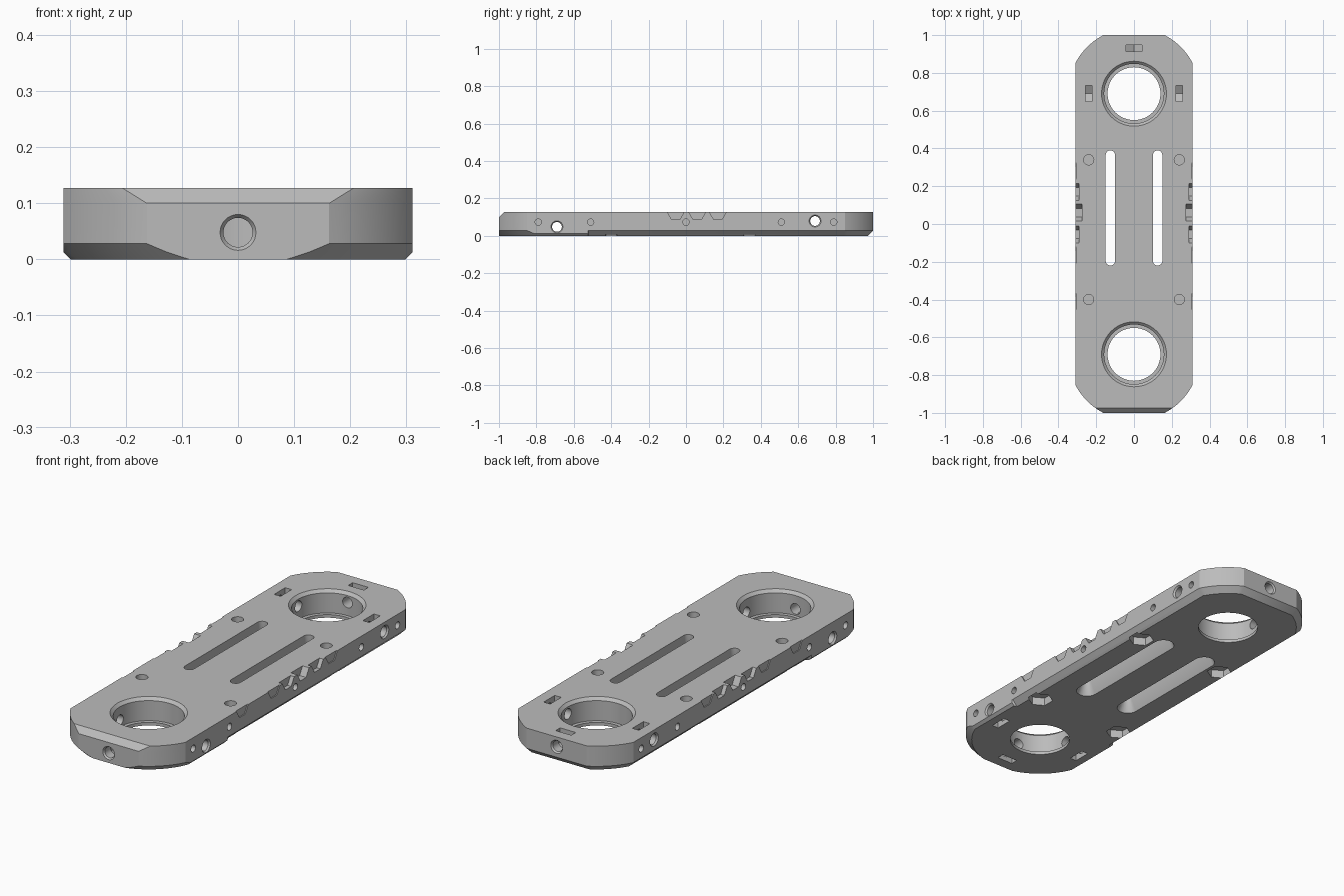
import bpy, bmesh, math
from mathutils import Vector

cube = bpy.data.objects.get("Cube")
if cube:
    bpy.data.objects.remove(cube, do_unlink=True)

HALF_W, END, TOP = 0.311, 1.0, 0.127
HOLE_Y, CORNER_R = 0.69, 0.35

grey = bpy.data.materials.new("plain grey")
grey.use_nodes = True
grey.diffuse_color = (0.5, 0.5, 0.5, 1)
grey.node_tree.nodes["Principled BSDF"].inputs["Base Color"].default_value = (0.5, 0.5, 0.5, 1)


def loft(name, rings):
    """Closed solid through a stack of rings with equal point counts."""
    bm = bmesh.new()
    loops = [[bm.verts.new(p) for p in ring] for ring in rings]
    n = len(loops[0])
    for a, b in zip(loops, loops[1:]):
        for i in range(n):
            j = (i + 1) % n
            bm.faces.new((a[i], a[j], b[j], b[i]))
    bm.faces.new(loops[0])
    bm.faces.new(loops[-1])
    bmesh.ops.recalc_face_normals(bm, faces=bm.faces[:])
    mesh = bpy.data.meshes.new(name)
    bm.to_mesh(mesh)
    bm.free()
    mesh.materials.append(grey)
    obj = bpy.data.objects.new(name, mesh)
    bpy.context.collection.objects.link(obj)
    return obj


def lathe(name, centre, axis, profile, sides=48, turn=0.0):
    """Solid of revolution from (radius, distance along axis) pairs."""
    axis = Vector(axis)
    u = Vector((0, 1, 0)) if abs(axis.y) < 0.5 else Vector((1, 0, 0))
    v = axis.cross(u)
    rings = []
    for r, h in profile:
        ring = []
        for i in range(sides):
            a = math.tau * i / sides + turn
            ring.append(Vector(centre) + axis * h + u * r * math.cos(a) + v * r * math.sin(a))
        rings.append(ring)
    return loft(name, rings)


# Plate outline: long sides, rounded corners and clipped ends, with edge chamfers
def outline(z):
    low = max(0, 0.028 - z)
    r = CORNER_R - low
    half = []
    for s in (-1, 1):
        w = HALF_W - (max(0, 0.013 - z) if s < 0 else low)
        e = END - HOLE_Y - (max(0, z - 0.1) if s < 0 else low)
        a0, a1 = math.acos(w / r), math.asin(e / r)
        arc = [(r * math.cos(a0 + (a1 - a0) * i / 12),
                s * (HOLE_Y + r * math.sin(a0 + (a1 - a0) * i / 12))) for i in range(13)]
        if s < 0:
            half += arc[::-1] + [(w, -0.525)]
        else:
            half += [(w, -0.52)] + arc
    return [(x, y, z) for x, y in half] + [(-x, y, z) for x, y in reversed(half)]


plate = loft("plate", [outline(z) for z in (0, 0.013, 0.028, 0.1, TOP)])
cutters = []


# Large ring seats, open below with a narrow retaining lip
for s in (-1, 1):
    cutters.append(lathe("ring_seat", (0, s * HOLE_Y, 0), (0, 0, 1),
                         [(0.14, -0.02), (0.14, 0.015), (0.158, 0.015),
                          (0.158, 0.113), (0.172, TOP), (0.172, 0.15)]))


# Long slots, flared on the underside
def stadium(x, w, z):
    pts = []
    for y, start in ((0.365, 0), (-0.195, math.pi)):
        pts += [(x + w * math.cos(start + math.pi * i / 12),
                 y + w * math.sin(start + math.pi * i / 12), z) for i in range(13)]
    return pts


for x in (-0.125, 0.125):
    cutters.append(loft("long_slot", [stadium(x, w, z) for w, z in
                                      ((0.05, -0.02), (0.05, 0), (0.025, 0.06), (0.025, 0.15))]))


# Set-screw holes with countersunk mouths
def screw_hole(centre, axis, length):
    cutters.append(lathe("screw_hole", centre, axis,
                         [(0.032, 0.02), (0.032, 0), (0.026, -0.008), (0.026, -length)], 32))


# Captive-nut pocket: straight slot ending in a point beyond the screw
def nut_pocket(x, y, along_x, s):
    half, thick = 0.0425, 0.0175
    screw_z = 0.0635 + s * 0.0155
    mouth = 0.0635 + s * 0.085
    shape = [(-half, mouth), (half, mouth), (half, screw_z - s * 0.0245),
             (0, screw_z - s * 0.049), (-half, screw_z - s * 0.0245)]
    rings = [[(x + t, y + p, z) if along_x else (x + p, y + t, z) for p, z in shape]
             for t in (-thick, thick)]
    cutters.append(loft("nut_pocket", rings))


for s in (-1, 1):
    z = 0.0635 + s * 0.0155
    screw_hole((0, s * END, z), (0, s, 0), 0.25)
    nut_pocket(0, s * 0.93, False, s)
    for side in (-1, 1):
        screw_hole((side * HALF_W, s * HOLE_Y, z), (side, 0, 0), 0.25)
        nut_pocket(side * 0.24, s * HOLE_Y, True, s)

for side in (-1, 1):
    # Bolt holes above hexagonal nut recesses
    for y in (0.34, -0.4):
        at = (side * 0.24, y, 0)
        cutters.append(lathe("bolt_hole", at, (0, 0, 1), [(0.027, 0.048), (0.027, 0.15)], 32))
        cutters.append(lathe("hex_recess", at, (0, 0, 1), [(0.058, -0.02), (0.058, 0.04)], 6))
    # Small pin holes along the edge
    for y in (-0.79, -0.51, 0, 0.51, 0.79):
        cutters.append(lathe("pin_hole", (side * HALF_W, y, 0.073), (side, 0, 0),
                             [(0.017, 0.02), (0.017, -0.04)], 24))
    # Half-hexagon grip notches, deepest in the middle
    for y, depth in ((0.28, 0.005), (0.17, 0.02), (0.06, 0.035),
                     (-0.055, 0.02), (-0.165, 0.005), (-0.41, 0.005)):
        cutters.append(lathe("grip_notch", (side * HALF_W, y, TOP), (side, 0, 0),
                             [(0.045, 0.02), (0.045, -depth)], 6))

# Cut every opening, then drop the cutters
bpy.ops.object.select_all(action="DESELECT")
bpy.context.view_layer.objects.active = plate
plate.select_set(True)
for cutter in cutters:
    cutter.hide_render = True
    mod = plate.modifiers.new(cutter.name, "BOOLEAN")
    mod.operation = "DIFFERENCE"
    mod.solver = "EXACT"
    mod.object = cutter
    bpy.ops.object.modifier_apply(modifier=mod.name)
    bpy.data.objects.remove(cutter, do_unlink=True)

bpy.ops.object.shade_smooth_by_angle(angle=math.radians(25))
